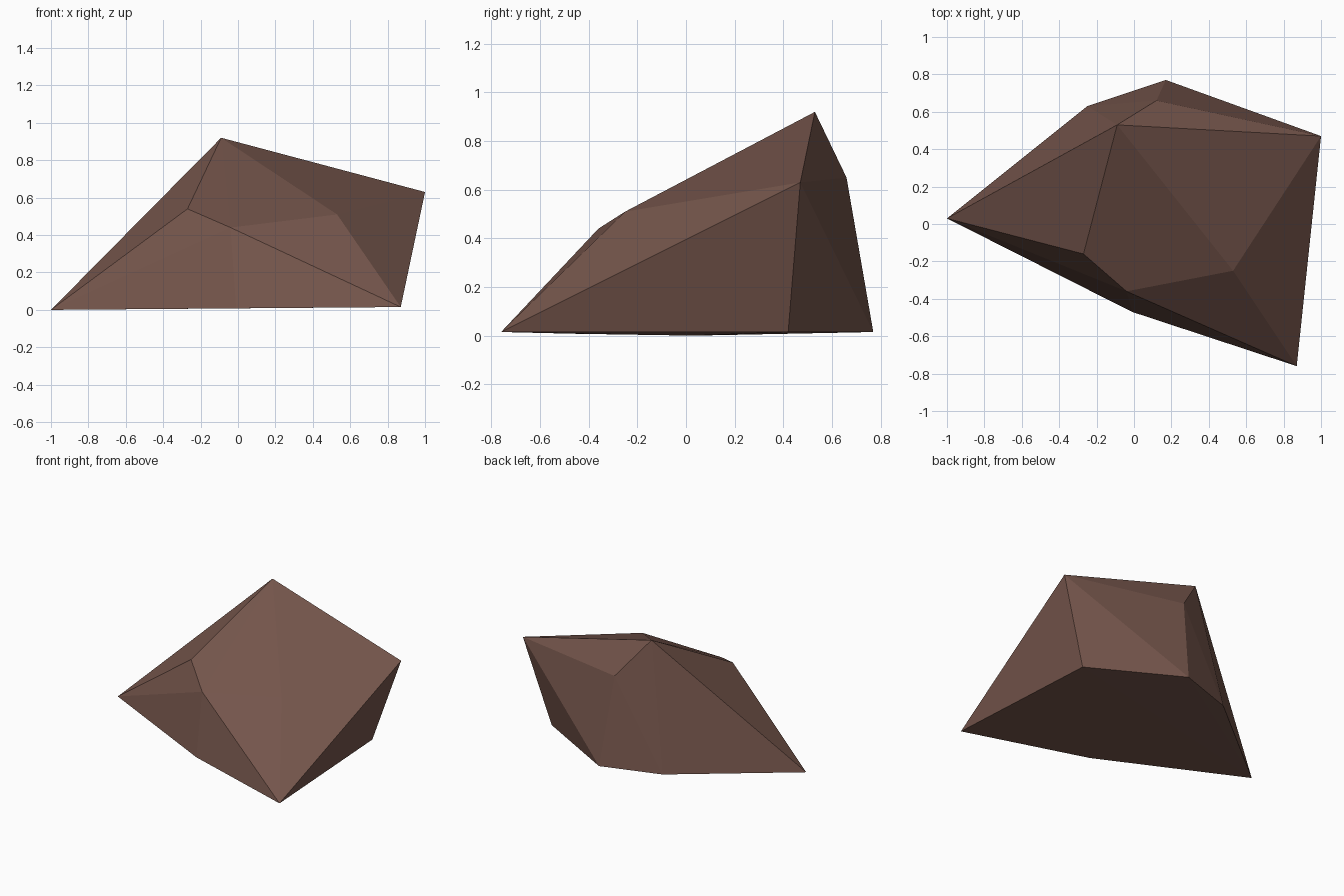
import bpy, bmesh

if "Cube" in bpy.data.objects:
    bpy.data.objects.remove(bpy.data.objects["Cube"])

# Key corners of the faceted boulder
base = [(-1, 0.03, 0.0), (0.87, -0.76, 0.015), (-0.01, -0.47, 0.008),
        (0.80, 0.42, 0.015), (0.17, 0.77, 0.015), (-0.25, 0.63, 0.012)]
shoulder = [(-0.27, -0.16, 0.54), (-0.04, -0.36, 0.44), (0.53, -0.25, 0.51),
            (1.0, 0.47, 0.63), (0.12, 0.66, 0.65)]
peak = [(-0.09, 0.53, 0.92)]

# Wrap the corners in a convex shell
bm = bmesh.new()
for p in base + shoulder + peak:
    bm.verts.new(p)
hull = bmesh.ops.convex_hull(bm, input=bm.verts)
loose = [v for v in bm.verts if not v.link_faces]
bmesh.ops.delete(bm, geom=loose, context='VERTS')
bmesh.ops.recalc_face_normals(bm, faces=bm.faces)

mesh = bpy.data.meshes.new("boulder")
bm.to_mesh(mesh)
bm.free()

# Single brown stone colour, flat faces
stone = bpy.data.materials.new("brown stone")
stone.diffuse_color = (0.18, 0.093, 0.072, 1)
stone.use_nodes = True
stone.node_tree.nodes["Principled BSDF"].inputs["Base Color"].default_value = stone.diffuse_color
mesh.materials.append(stone)
bpy.context.collection.objects.link(bpy.data.objects.new("boulder", mesh))
